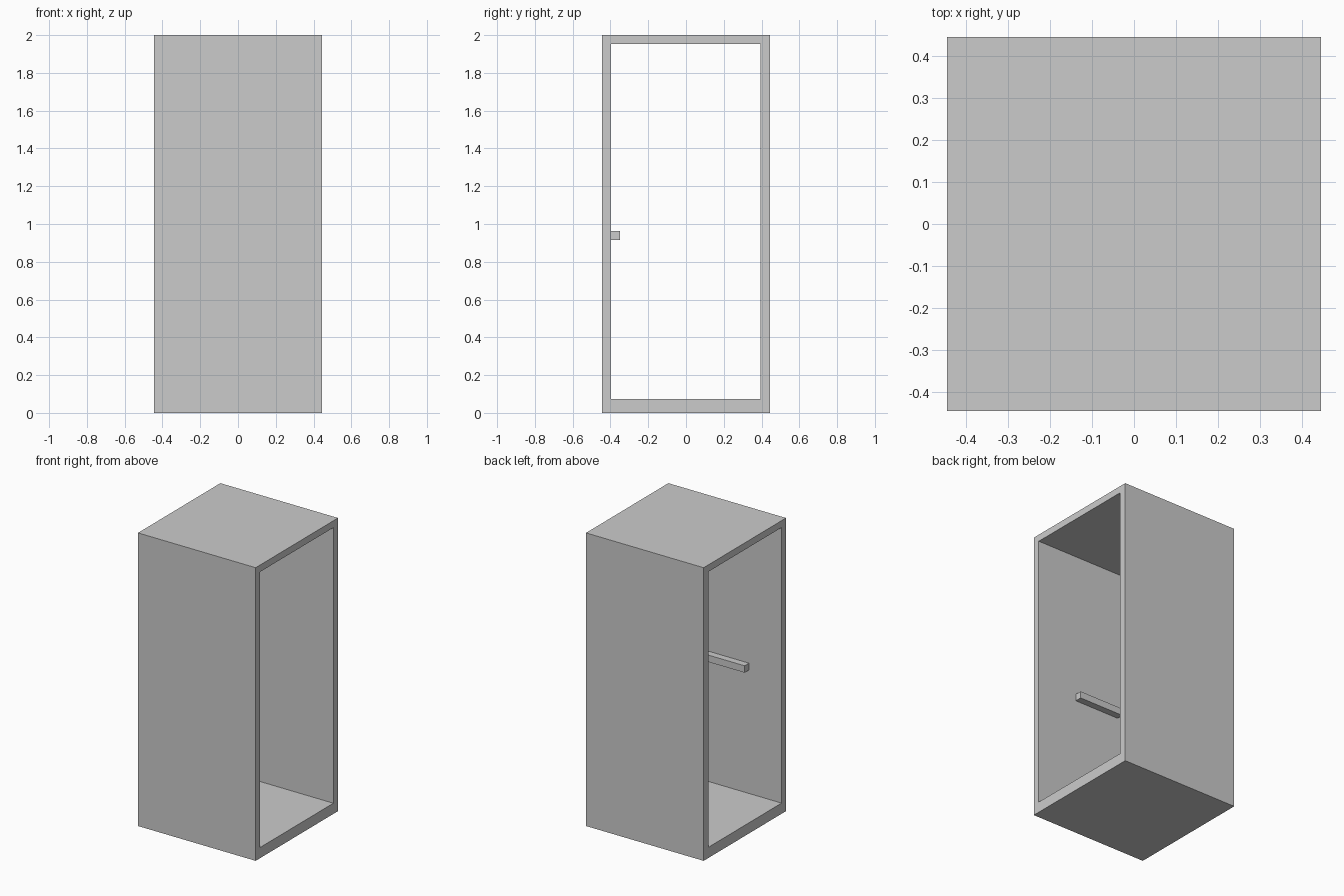
import bpy, bmesh

if "Cube" in bpy.data.objects:
    bpy.data.objects.remove(bpy.data.objects["Cube"])

HALF = 0.444      # half width and half depth
HEIGHT = 2.0


def make_object(name, bm):
    bmesh.ops.recalc_face_normals(bm, faces=bm.faces)
    mesh = bpy.data.meshes.new(name)
    bm.to_mesh(mesh)
    bm.free()
    obj = bpy.data.objects.new(name, mesh)
    bpy.context.collection.objects.link(obj)
    return obj


def rectangle(y0, y1, z0, z1):
    return [(y0, z0), (y1, z0), (y1, z1), (y0, z1)]


# Cabin shell: a rectangular tube open at both x ends
outer = rectangle(-HALF, HALF, 0, HEIGHT)
inner = rectangle(-0.396, 0.394, 0.073, 1.953)
bm = bmesh.new()
rings = [[bm.verts.new((x, y, z)) for y, z in loop]
         for x in (-HALF, HALF) for loop in (outer, inner)]
left_out, left_in, right_out, right_in = rings
for a, b in ((left_out, left_in), (right_out, right_in),
             (left_out, right_out), (left_in, right_in)):
    for i in range(4):
        j = (i + 1) % 4
        bm.faces.new((a[i], a[j], b[j], b[i]))
make_object("cabin_shell", bm)

# Hand rail on the inside of the front wall
x0, x1, y0, y1, z0, z1 = -0.198, 0.142, -0.396, -0.349, 0.915, 0.962
bm = bmesh.new()
bmesh.ops.create_cube(bm, size=1)
bmesh.ops.scale(bm, vec=(x1 - x0, y1 - y0, z1 - z0), verts=bm.verts)
bmesh.ops.translate(bm, vec=((x0 + x1) / 2, (y0 + y1) / 2, (z0 + z1) / 2), verts=bm.verts)
make_object("hand_rail", bm)
